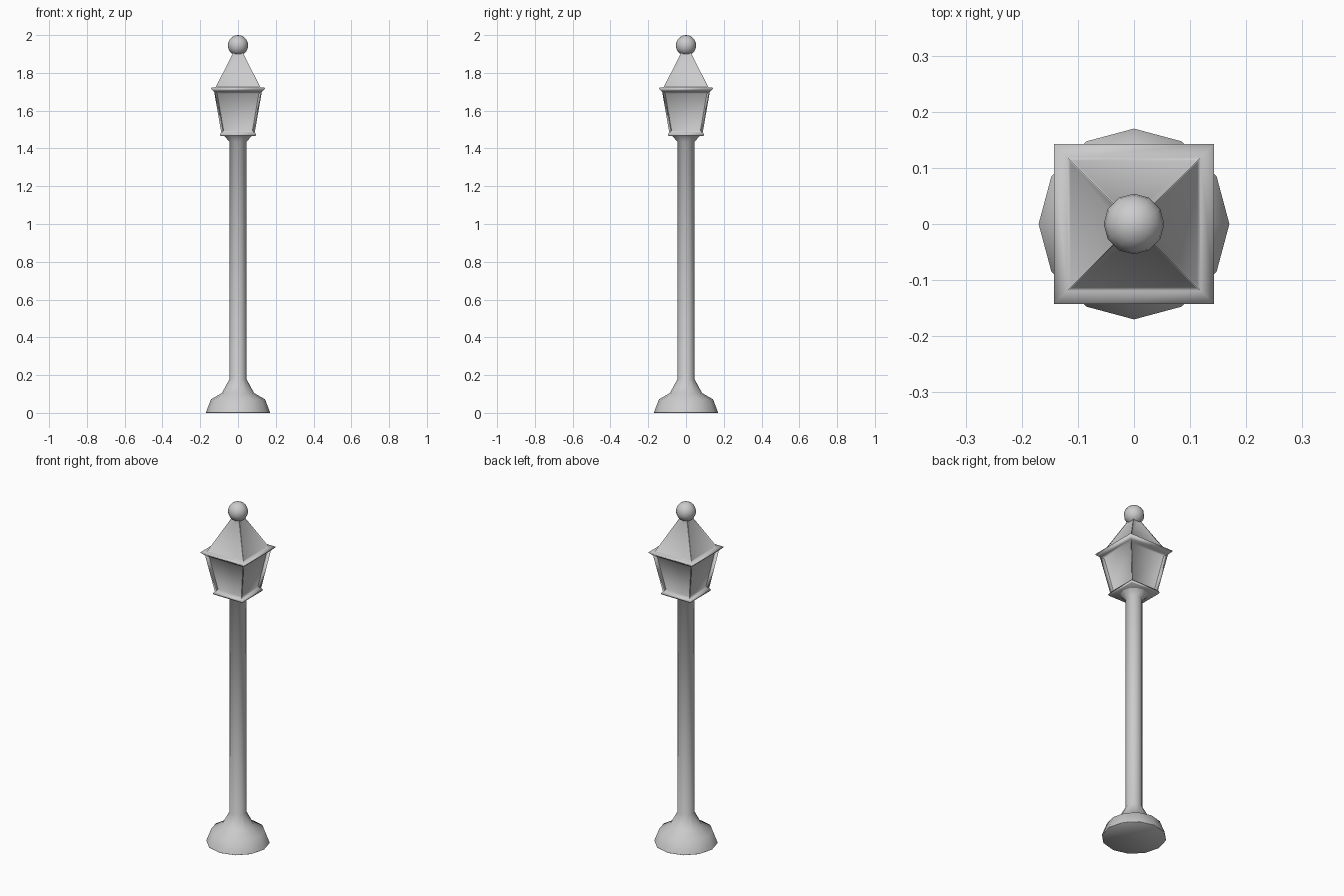
import bpy, bmesh, math

if "Cube" in bpy.data.objects:
    bpy.data.objects.remove(bpy.data.objects["Cube"])


def lathe(name, profile, sides, turn=0.0, caps=True, panel=None, split=None):
    """Solid from (radius, z) rings; panel = (ring, width, depth) recesses one band."""
    bm = bmesh.new()
    rings = []
    for r, z in profile:
        rings.append([bm.verts.new((r * math.cos(turn + math.tau * i / sides),
                                    r * math.sin(turn + math.tau * i / sides), z))
                      for i in range(sides)])
    bands = []
    for low, high in zip(rings, rings[1:]):
        band = []
        for i in range(sides):
            j = (i + 1) % sides
            band.append(bm.faces.new((low[i], low[j], high[j], high[i])))
        bands.append(band)
    if caps:
        bm.faces.new(rings[0][::-1])
        bm.faces.new(rings[-1])
    bm.normal_update()
    if panel:
        index, width, depth = panel
        bmesh.ops.inset_individual(bm, faces=bands[index], thickness=width,
                                   depth=-depth, use_even_offset=True)
    for f in bm.faces:
        f.smooth = True
    mesh = bpy.data.meshes.new(name)
    bm.to_mesh(mesh)
    bm.free()
    obj = bpy.data.objects.new(name, mesh)
    bpy.context.collection.objects.link(obj)
    return obj


def square(name, profile, **options):
    """Four-sided lathe given half widths, sides facing the axes."""
    return lathe(name, [(w * math.sqrt(2), z) for w, z in profile], 4,
                 math.pi / 4, **options)


# Flared foot, pole and collar
lathe("post", [(0.17, 0.002), (0.143, 0.072), (0.085, 0.105), (0.0445, 0.18),
               (0.0445, 1.435), (0.074, 1.467)], 12, caps=False)
lathe("foot_underside", [(0.17, 0.002), (0.168, 0)], 12)

# Lantern: bottom plate and tapered body with recessed panes
square("lantern_plate", [(0.092, 1.466), (0.096, 1.472), (0.090, 1.484)])
square("lantern_glass", [(0.088, 1.48), (0.126, 1.70)], caps=False,
       panel=(0, 0.012, 0.014))

# Flared rim running into the pyramid roof, with shallow ridge ribs
square("lantern_rim", [(0.126, 1.70), (0.143, 1.717)])
square("roof", [(0.143, 1.717), (0.143, 1.721), (0.119, 1.723), (0.016, 1.925)],
       caps=False, panel=(2, 0.006, 0.004))

# Ball finial
bpy.ops.mesh.primitive_uv_sphere_add(segments=12, ring_count=10, radius=0.054,
                                     location=(0, 0, 1.946))
bpy.context.object.name = "finial"
bpy.ops.object.shade_smooth()
